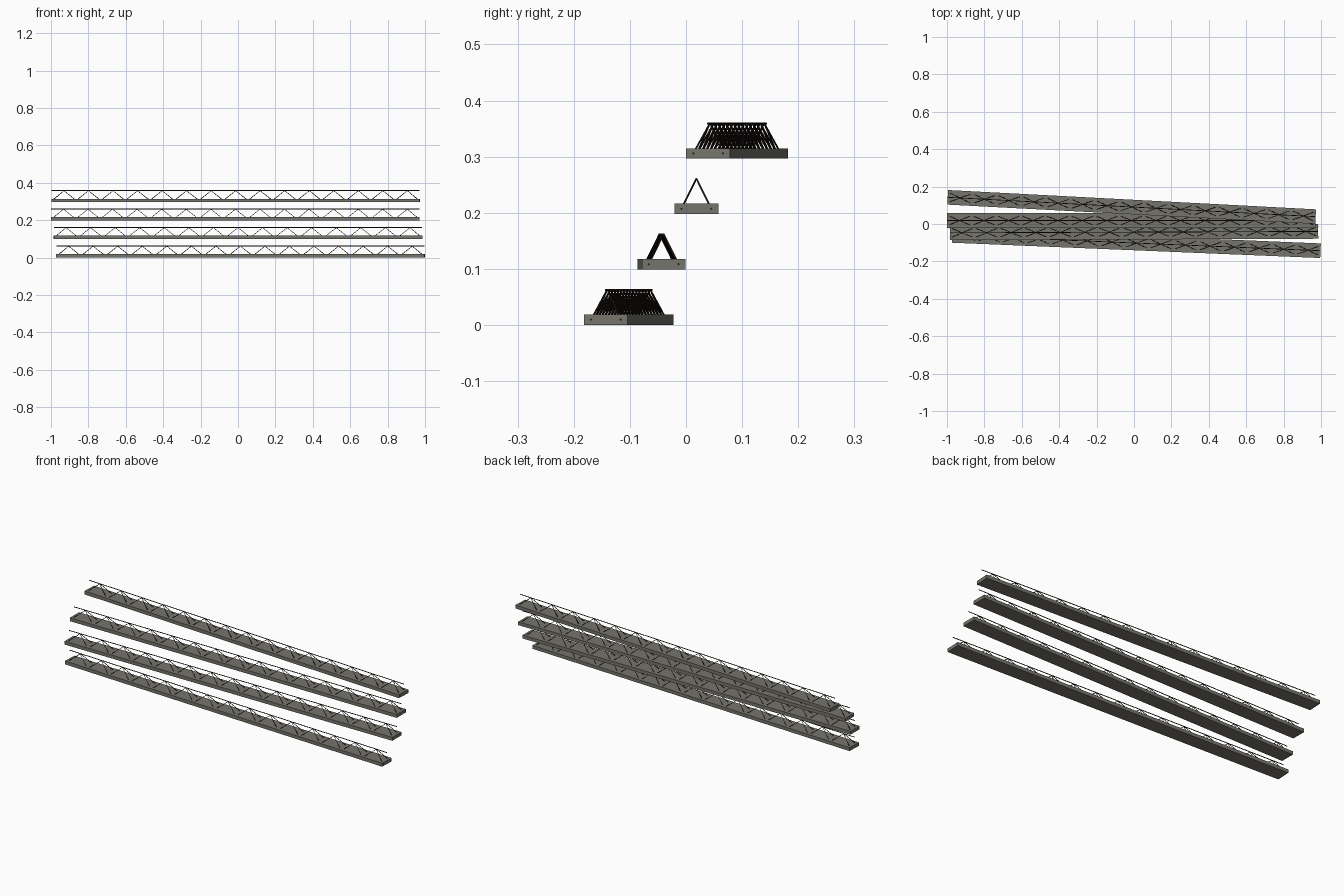
import bpy
from math import atan
from mathutils import Matrix, Vector

if "Cube" in bpy.data.objects:
    bpy.data.objects.remove(bpy.data.objects["Cube"], do_unlink=True)

LENGTH, WIDTH, HEIGHT = 1.97, 0.078, 0.0185
TOP_Z, CHORD_Z, CHORD_Y = 0.0625, 0.0095, 0.0265
PEAKS = 15
HALF = LENGTH / 2


def material(name, color):
    mat = bpy.data.materials.new(name)
    mat.use_nodes = True
    mat.diffuse_color = color
    bsdf = mat.node_tree.nodes["Principled BSDF"]
    bsdf.inputs["Base Color"].default_value = color
    bsdf.inputs["Roughness"].default_value = 0.8
    return mat


concrete = material("concrete grey", (0.18, 0.175, 0.15, 1))
steel = material("rusty dark steel", (0.022, 0.014, 0.009, 1))


def bar(name, points, radius, place):
    """Round steel bar bent along the points."""
    curve = bpy.data.curves.new(name, "CURVE")
    curve.dimensions = "3D"
    curve.bevel_depth = radius
    curve.bevel_resolution = 2
    curve.use_fill_caps = True
    spline = curve.splines.new("POLY")
    spline.points.add(len(points) - 1)
    for target, p in zip(spline.points, points):
        target.co = (*p, 1)
    curve.materials.append(steel)
    obj = bpy.data.objects.new(name, curve)
    obj.matrix_world = place
    bpy.context.collection.objects.link(obj)


def slab(name, place):
    """Thin concrete plank."""
    bpy.ops.mesh.primitive_cube_add(size=1)
    obj = bpy.context.object
    obj.name = name
    obj.data.transform(Matrix.Translation((0, 0, HEIGHT / 2))
                       @ Matrix.Diagonal((LENGTH, WIDTH, HEIGHT, 1)))
    obj.data.materials.append(concrete)
    obj.matrix_world = place


def joist(label, x, y, z, slope):
    """One plank with its triangular lattice girder."""
    place = Matrix.Translation(Vector((x, y, z))) @ Matrix.Rotation(atan(slope), 4, "Z")
    slab(label + " plank", place)
    bar(label + " top chord", [(-HALF, 0, TOP_Z), (HALF, 0, TOP_Z)], 0.002, place)
    step = LENGTH / (2 * PEAKS)
    for side, sign in (("left", 1), ("right", -1)):
        y_low = sign * CHORD_Y
        # Chord ends show just proud of the plank ends
        bar(f"{label} {side} bottom chord",
            [(-HALF - 0.0004, y_low, CHORD_Z), (HALF + 0.0004, y_low, CHORD_Z)], 0.002, place)
        # Zigzag wire, kept inside the plank at both ends
        wire = []
        for i in range(2 * PEAKS + 1):
            px = max(-HALF + 0.003, min(HALF - 0.003, -HALF + i * step))
            high = i % 2
            wire.append((px, sign * 0.001 if high else y_low, TOP_Z - 0.001 if high else CHORD_Z))
        bar(f"{label} {side} zigzag", wire, 0.0016, place)


# Stack of joists, from bottom to top
LEVEL = 0.0988
joist("first joist", 0.013, -0.102, 0, -0.0415)
joist("second joist", 0, -0.0435, LEVEL, 0.0038)
joist("third joist", -0.014, 0.0185, 2 * LEVEL, 0)
joist("fourth joist", -0.0125, 0.091, 3 * LEVEL, -0.0525)
